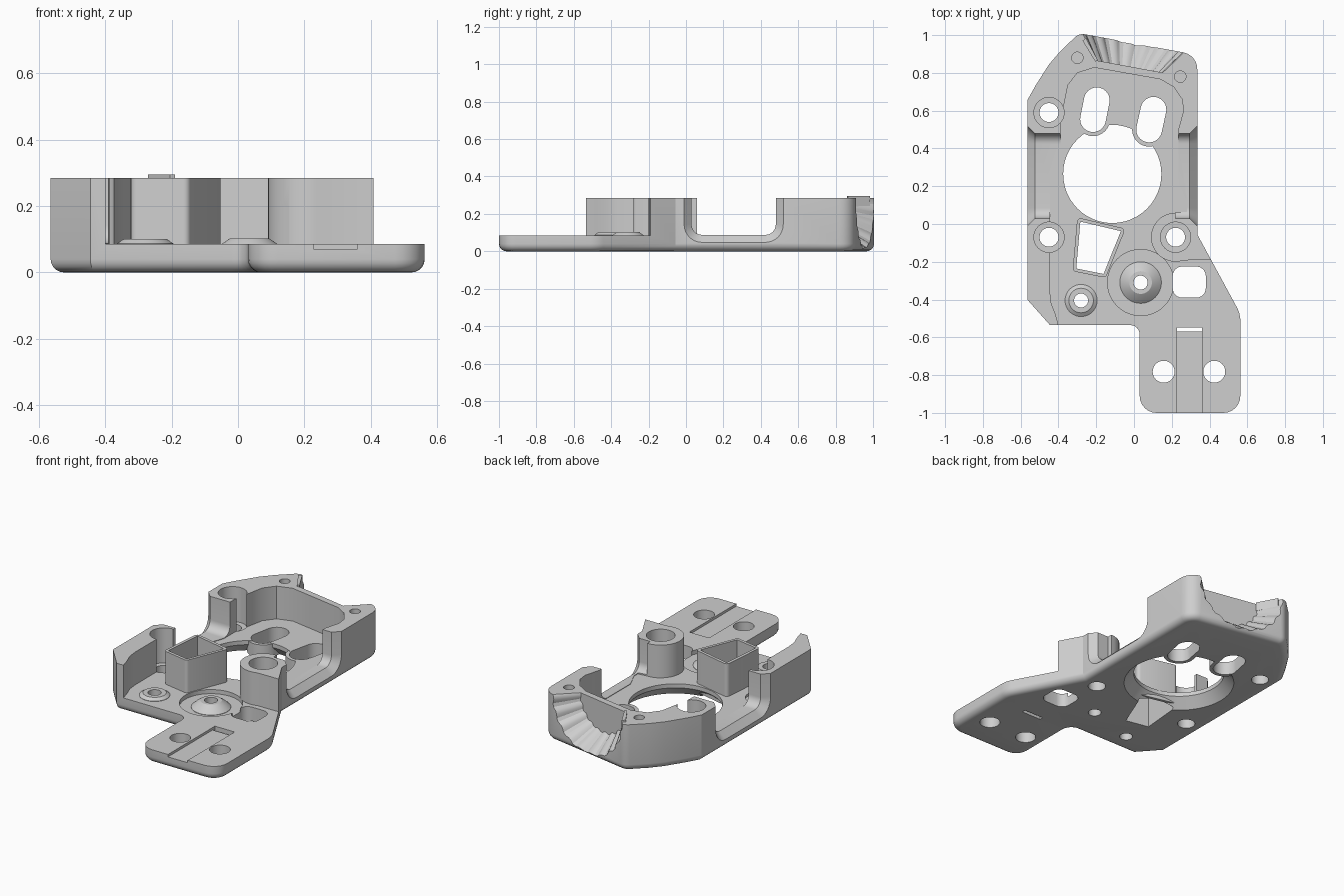
import bpy, bmesh
from math import sin, cos, pi, radians, degrees, atan2, tan
from mathutils import Vector

old = bpy.data.objects.get("Cube")
if old:
    bpy.data.objects.remove(old, do_unlink=True)

grey = bpy.data.materials.new("Plain grey")
grey.use_nodes = True
tone = (0.62, 0.62, 0.62, 1)
grey.diffuse_color = tone
grey.node_tree.nodes["Principled BSDF"].inputs["Base Color"].default_value = tone

TOP, FLOOR = 0.285, 0.085


def loft(name, sections):
    """Closed solid through matching loops of 3D points."""
    bm = bmesh.new()
    loops = [[bm.verts.new(p) for p in s] for s in sections]
    n = len(loops[0])
    for a, b in zip(loops, loops[1:]):
        for i in range(n):
            j = (i + 1) % n
            bm.faces.new((a[i], a[j], b[j], b[i]))
    bm.faces.new(loops[0])
    bm.faces.new(loops[-1])
    bmesh.ops.recalc_face_normals(bm, faces=bm.faces)
    mesh = bpy.data.meshes.new(name)
    bm.to_mesh(mesh)
    bm.free()
    mesh.materials.append(grey)
    ob = bpy.data.objects.new(name, mesh)
    bpy.context.collection.objects.link(ob)
    return ob


def prism(name, pts, z0, z1):
    return loft(name, [[(x, y, z) for x, y in pts] for z in (z0, z1)])


def arc(x, y, r, a0, a1, n=16):
    steps = [radians(a0 + (a1 - a0) * i / n) for i in range(n + 1)]
    return [(x + r * cos(a), y + r * sin(a)) for a in steps]


def turned(name, x, y, rings):
    """Round part from (radius, height) rings."""
    return loft(name, [[(px, py, z) for px, py in arc(x, y, r, 0, 360, 48)[:-1]] for r, z in rings])


def rounded(corners, n=6):
    """Polygon with a fillet radius at each (x, y, r) corner."""
    out = []
    for i, (x, y, r) in enumerate(corners):
        p = Vector((x, y))
        a = (Vector(corners[i - 1][:2]) - p).normalized()
        b = (Vector(corners[(i + 1) % len(corners)][:2]) - p).normalized()
        if r == 0:
            out.append((x, y))
            continue
        half = a.angle(b) / 2
        c = p + (a + b).normalized() * (r / sin(half))
        s, e = p + a * (r / tan(half)) - c, p + b * (r / tan(half)) - c
        t0 = atan2(s.y, s.x)
        turn = (atan2(e.y, e.x) - t0 + pi) % (2 * pi) - pi
        out += [(c.x + r * cos(t0 + turn * k / n), c.y + r * sin(t0 + turn * k / n)) for k in range(n + 1)]
    return out


def inset(pts, d):
    """Mitred inward offset of a counter-clockwise polygon."""
    out = []
    for i, p in enumerate(pts):
        p = Vector(p)
        a = (p - Vector(pts[i - 1])).normalized()
        b = (Vector(pts[(i + 1) % len(pts)]) - p).normalized()
        na, nb = Vector((-a.y, a.x)), Vector((-b.y, b.x))
        q = p + (na + nb) * (d / (1 + na.dot(nb)))
        out.append((q.x, q.y))
    return out


def stadium(p, q, r):
    a = degrees(atan2(p[1] - q[1], p[0] - q[0]))
    return arc(*p, r, a - 90, a + 90) + arc(*q, r, a + 90, a + 270)


def cut(cutter, *targets):
    """Subtract the cutter; try the second solver if the first leaves nothing."""
    for ob in targets:
        before = ob.data.copy()
        for solver in ("EXACT", "MANIFOLD"):
            mod = ob.modifiers.new("cut", "BOOLEAN")
            mod.object, mod.operation, mod.solver = cutter, "DIFFERENCE", solver
            bpy.context.view_layer.objects.active = ob
            bpy.ops.object.modifier_apply(modifier=mod.name)
            if len(ob.data.polygons):
                break
            ob.data = before.copy()
    bpy.data.objects.remove(cutter, do_unlink=True)


# Body block with a rounded lower edge
outline = rounded([
    (-.565, -.40, 0), (-.445, -.535, 0), (.03, -.535, .05), (.03, -1, .09), (.563, -1, .09),
    (.563, -.475, .15), (.335, -.055, 0), (.335, .895, .09), (-.29, 1.01, .06),
    (-.39, .915, 0), (-.45, .845, 0), (-.52, .735, 0), (-.565, .655, 0)])
R = .04
sections = []
for k in range(6):
    t = k / 5 * pi / 2
    sections.append([(x, y, R * (1 - cos(t))) for x, y in inset(outline, R * (1 - sin(t)))])
sections.append([(x, y, TOP) for x, y in outline])
body = loft("body", sections)

# Open interior, leaving the side walls and the right screw tower
room = [(-.40, -1.2), (-.40, -.535), (-.415, -.48), (-.438, -.42), (-.445, -.36), (-.445, .25),
        (-.39, .42), (-.39, .53), (-.365, .66), (-.35, .735), (-.30, .80), (-.21, .828),
        (.14, .766), (.21, .725), (.255, .66), (.262, .60), (.235, .5), (.235, .2), (.28, .1), (.28, .065)]
room += arc(.22, -.07, .13, 90, 290) + [(.45, -.19), (.9, -.3), (.9, -1.2)]
cut(prism("room_cutter", room, FLOOR, .5), body)


# Flared U-shaped notches in both side walls
def notch(x, grow):
    y0, y1, z, r = .03 - grow, .48 + grow, .088 - grow, .055 + grow
    pts = [(y0, .5)] + arc(y0 + r, z + r, r, 180, 270, 8) + arc(y1 - r, z + r, r, 270, 360, 8) + [(y1, .5)]
    return [(x, y, h) for y, h in pts]


for side, edge, reach in ((-1, .565, .36), (1, .335, .22)):
    cut(loft("notch_cutter", [notch(side * (edge + .04), .08), notch(side * (edge - .04), 0),
                              notch(side * reach, 0)]), body)

# Ribbed conical dish in the back face
n, u, c, up = Vector((.181, .983, 0)), Vector((.983, -.181, 0)), Vector((-.003, .957, TOP)), Vector((0, 0, 1))
rings = []
for depth, radius in ((.05, .306), (-.125, .18)):
    ring = []
    for i in range(80):
        a = 2 * pi * (i + .5) / 80
        r = radius + (.006 if i % 4 < 2 else -.004)
        ring.append(c + n * depth + u * (r * cos(a)) + up * (r * sin(a)))
    rings.append(ring)
cut(loft("dish_cutter", rings), body)
lip = prism("dish_lip", [(-.272, .97), (-.205, .86), (-.19, .865), (-.255, .985)], .24, .295)

# Central opening, flared underneath, with rimmed slots beside it
cut(turned("opening_cutter", -.115, .265, [(.325, -.01), (.26, .06), (.26, .5)]), body)
rims = []
for p, q in (((-.197, .655), (-.217, .555)), ((.103, .605), (.08, .50))):
    rim = prism("slot_rim", stadium(p, q, .09), .003, FLOOR - .002)
    cut(prism("slot_cutter", stadium(p, q, .068), -.1, .2), body, rim)
    rims.append(rim)

# Counterbored screw holes
for x, y in ((-.45, .59), (-.45, -.07), (.22, -.07)):
    cut(turned("screw_cutter", x, y, [(.05, -.1), (.05, .07), (.08, .071), (.08, .5)]), body)

# Small blind holes in the back wall
for x, y in ((-.30, .88), (.245, .78)):
    cut(turned("blind_cutter", x, y, [(.03, .2), (.03, .5)]), body)

# Round recess with a conical boss, and a raised washer
px, py = .035, -.31
cut(turned("recess_cutter", px, py, [(.175, .06), (.175, .2)]), body)
boss = turned("cone_boss", px, py, [(.11, .05), (.11, .062), (.085, .085), (.06, .102)])
washer = turned("washer", -.28, -.405, [(.085, .07), (.085, .087), (.065, .101)])
for x, y, part in ((px, py, boss), (-.28, -.405, washer)):
    cut(turned("bore_cutter", x, y, [(.037, -.1), (.037, .3)]), body, part)

# Four-sided tube
tube_corners = [(-.325, -.25), (-.15, -.285), (-.045, -.025), (-.30, .035)]
tube = prism("square_tube", rounded([(x, y, .02) for x, y in tube_corners], 4), .03, TOP)
cut(prism("tube_cutter", inset(tube_corners, .018), -.1, .5), body, tube)

# Rounded square window
cut(prism("window_cutter", rounded([(.205, -.39, .05), (.38, -.39, .05), (.38, -.225, .05), (.205, -.225, .05)]),
          -.1, .2), body)

# Tab: two holes, a shallow groove and a slit
for x in (.157, .425):
    cut(turned("tab_hole_cutter", x, -.782, [(.058, -.1), (.058, .2)]), body)
for y0, y1, z in ((-1.1, -.56, .07), (-.57, -.547, -.1)):
    cut(prism("groove_cutter", [(.227, y0), (.36, y0), (.36, y1), (.227, y1)], z, .2), body)

# Smooth curved faces, keep edges sharp
bpy.ops.object.select_all(action="DESELECT")
for ob in [body, lip, boss, washer, tube] + rims:
    ob.select_set(True)
bpy.context.view_layer.objects.active = body
bpy.ops.object.shade_smooth_by_angle(angle=radians(28))
